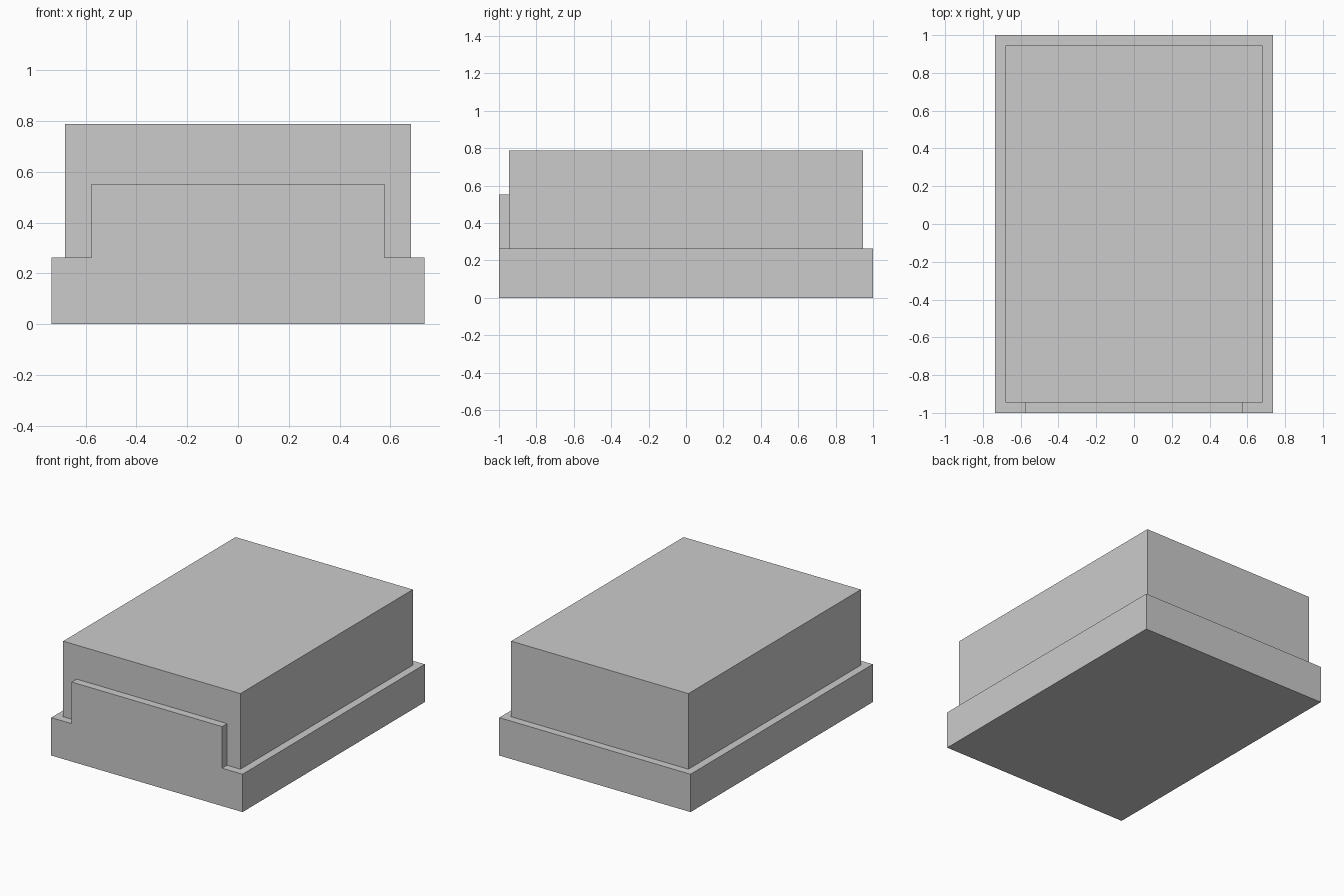
import bpy
import bmesh
from mathutils import Matrix, Vector

if "Cube" in bpy.data.objects:
    bpy.data.objects.remove(bpy.data.objects["Cube"])

grey = bpy.data.materials.new("light grey")
grey.diffuse_color = (0.6, 0.6, 0.6, 1)
grey.use_nodes = True
grey.node_tree.nodes["Principled BSDF"].inputs["Base Color"].default_value = grey.diffuse_color

HALF_X, HALF_Y = 0.735, 1.0
LEDGE = 0.054
BASE_TOP, BODY_TOP, PANEL_TOP = 0.263, 0.788, 0.552
PANEL_HALF = 0.578


def add_box(bm, low, high):
    low, high = Vector(low), Vector(high)
    matrix = Matrix.Translation((low + high) / 2) @ Matrix.Diagonal((*(high - low), 1))
    bmesh.ops.create_cube(bm, size=1, matrix=matrix)
    bm.normal_update()


def finish(bm, name):
    mesh = bpy.data.meshes.new(name)
    bm.to_mesh(mesh)
    bm.free()
    mesh.materials.append(grey)
    bpy.context.collection.objects.link(bpy.data.objects.new(name, mesh))


# Base and upper block: the top of the base is inset to a ledge, then raised
bm = bmesh.new()
add_box(bm, (-HALF_X, -HALF_Y, 0), (HALF_X, HALF_Y, BASE_TOP))
top = [f for f in bm.faces if f.normal.z > 0.9]
bmesh.ops.inset_region(bm, faces=top, thickness=LEDGE, use_even_offset=True)
raised = bmesh.ops.extrude_face_region(bm, geom=top)["geom"]
bmesh.ops.delete(bm, geom=top, context='FACES_ONLY')
for v in raised:
    if isinstance(v, bmesh.types.BMVert):
        v.co.z = BODY_TOP
bmesh.ops.recalc_face_normals(bm, faces=bm.faces[:])
finish(bm, "base_and_upper_block")

# Front panel: stands on the ledge, flush with the base, open where it touches
bm = bmesh.new()
add_box(bm, (-PANEL_HALF, -HALF_Y, BASE_TOP), (PANEL_HALF, -HALF_Y + LEDGE, PANEL_TOP))
hidden = [f for f in bm.faces if f.normal.z < -0.9 or f.normal.y > 0.9]
bmesh.ops.delete(bm, geom=hidden, context='FACES')
finish(bm, "front_panel")
